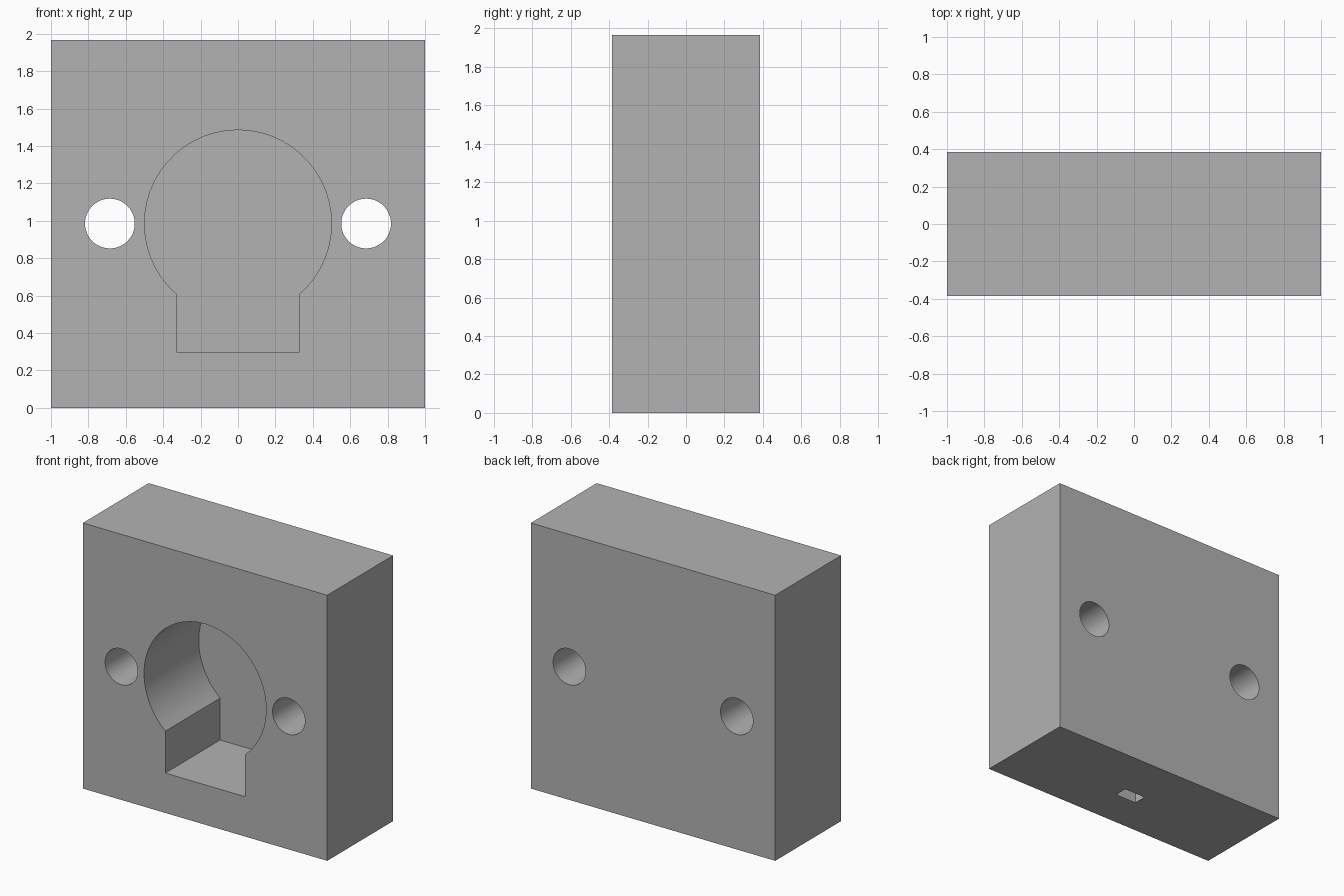
import bpy, bmesh, math
from mathutils import Vector

cube = bpy.data.objects.get("Cube")
if cube:
    bpy.data.objects.remove(cube, do_unlink=True)

HEIGHT, HALF_DEPTH = 1.965, 0.385
MID_Z = 0.985

grey = bpy.data.materials.new("plain grey")
grey.use_nodes = True
colour = (0.45, 0.45, 0.45, 1)
grey.diffuse_color = colour
grey.node_tree.nodes["Principled BSDF"].inputs["Base Color"].default_value = colour


def prism(name, outline, y0, y1):
    """Extrude an (x, z) outline along y."""
    bm = bmesh.new()
    face = bm.faces.new([bm.verts.new((x, y0, z)) for x, z in outline])
    ext = bmesh.ops.extrude_face_region(bm, geom=[face])
    moved = [g for g in ext["geom"] if isinstance(g, bmesh.types.BMVert)]
    bmesh.ops.translate(bm, verts=moved, vec=Vector((0, y1 - y0, 0)))
    bmesh.ops.recalc_face_normals(bm, faces=bm.faces)
    mesh = bpy.data.meshes.new(name)
    bm.to_mesh(mesh)
    bm.free()
    mesh.materials.append(grey)
    obj = bpy.data.objects.new(name, mesh)
    bpy.context.collection.objects.link(obj)
    return obj


def rectangle(half_width, z0, z1):
    return [(-half_width, z0), (half_width, z0), (half_width, z1), (-half_width, z1)]


def arc(cx, radius, start, end, steps):
    angles = [start + (end - start) * i / steps for i in range(steps + 1)]
    return [(cx + radius * math.cos(a), MID_Z + radius * math.sin(a)) for a in angles]


# Solid block
block = prism("block", rectangle(1, 0, HEIGHT), -HALF_DEPTH, HALF_DEPTH)

# Keyhole pocket, open at the front only
radius, notch, floor_z = 0.5, 0.325, 0.295
tip = -math.acos(notch / radius)
keyhole = arc(0, radius, tip, math.pi - tip, 40)
keyhole += [(-notch, floor_z), (notch, floor_z)]
cutters = [prism("pocket_cutter", keyhole, -0.5, 0.255)]

# Bolt holes through the block
for side, x in (("left", 0.685), ("right", -0.685)):
    circle = arc(x, 0.133, 0, math.tau, 48)[:-1]
    cutters.append(prism(side + "_hole_cutter", circle, -0.5, 0.5))

# Blind slot in the underside
cutters.append(prism("slot_cutter", rectangle(0.088, -0.1, 0.2), -0.09, 0.01))

bpy.ops.object.select_all(action="DESELECT")
bpy.context.view_layer.objects.active = block
block.select_set(True)
for cutter in cutters:
    cutter.hide_render = True
    mod = block.modifiers.new(cutter.name, "BOOLEAN")
    mod.operation = "DIFFERENCE"
    mod.solver = "EXACT"
    mod.object = cutter
    bpy.ops.object.modifier_apply(modifier=mod.name)
    bpy.data.objects.remove(cutter, do_unlink=True)

bpy.ops.object.shade_smooth_by_angle(angle=math.radians(30))
